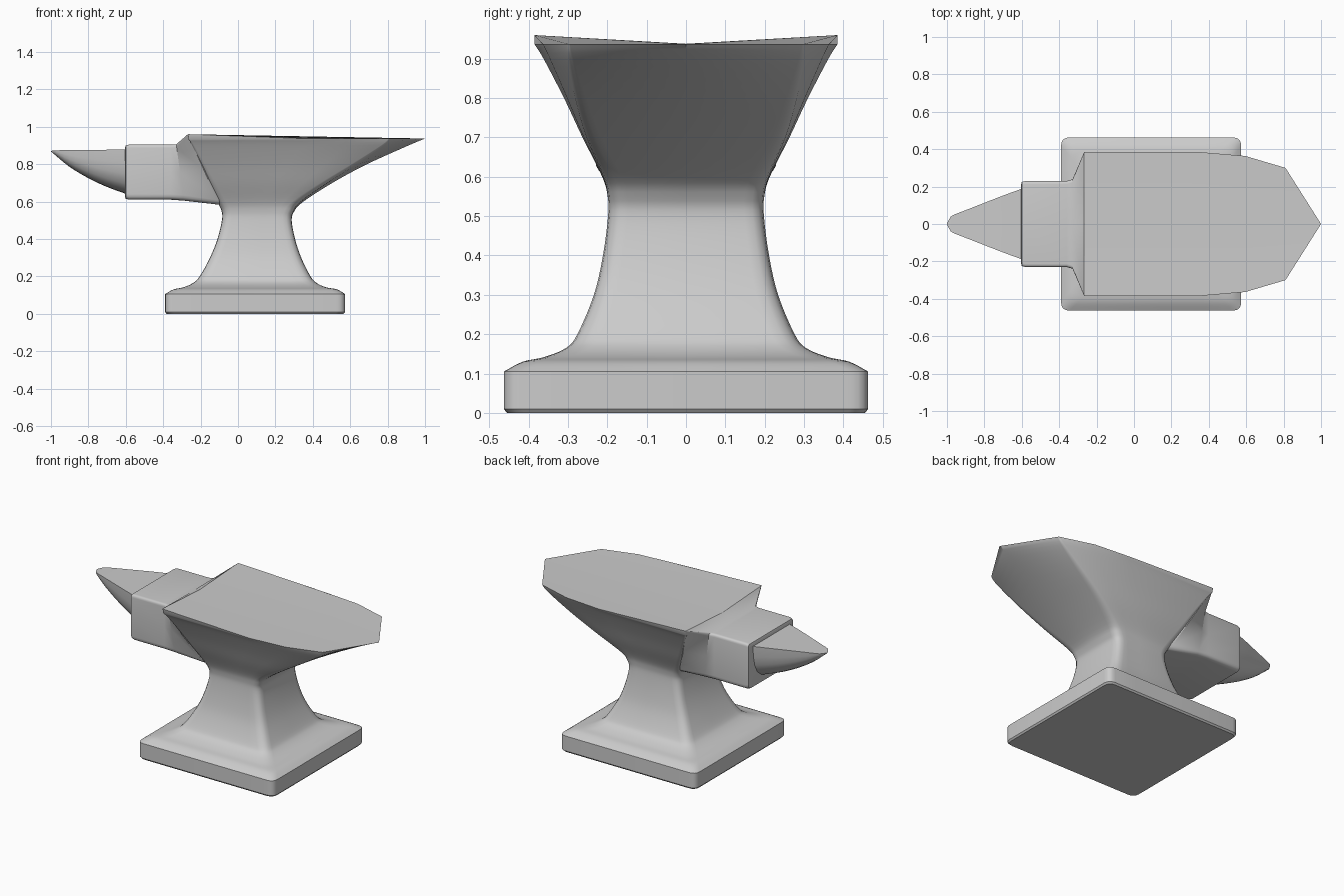
import bpy, bmesh
from mathutils import Vector

if "Cube" in bpy.data.objects:
    bpy.data.objects.remove(bpy.data.objects["Cube"])


def corner(prev, p, nxt, r, n=5):
    """Round one corner of an outline with a short curve."""
    prev, p, nxt = Vector(prev), Vector(p), Vector(nxt)
    a = p + (prev - p).normalized() * r
    b = p + (nxt - p).normalized() * r
    return [a * (1 - t) ** 2 + p * 2 * t * (1 - t) + b * t * t
            for t in (i / (n - 1) for i in range(n))]


def spline(rows, steps):
    """Smooth rows of section settings."""
    out = []
    for i in range(len(rows) - 1):
        a, b, c, d = (rows[max(0, min(len(rows) - 1, i + k))] for k in (-1, 0, 1, 2))
        for s in range(steps):
            t = s / steps
            out.append([q + .5 * t * (r - p + t * (2 * p - 5 * q + 4 * r - w + t * (3 * (q - r) + w - p)))
                        for p, q, r, w in zip(a, b, c, d)])
    return out + [rows[-1]]


def loft(name, rings, angle=0.6):
    """Skin half rings (y >= 0), cap both ends and mirror across y."""
    bm = bmesh.new()
    vs = [[bm.verts.new(p) for p in ring] for ring in rings]
    for a, b in zip(vs, vs[1:]):
        for i in range(len(a) - 1):
            bm.faces.new((a[i], a[i + 1], b[i + 1], b[i]))
    bm.faces.new(vs[0])
    bm.faces.new(vs[-1])
    bmesh.ops.mirror(bm, geom=bm.verts[:] + bm.edges[:] + bm.faces[:], axis='Y', merge_dist=1e-5)
    bmesh.ops.remove_doubles(bm, verts=bm.verts[:], dist=1e-5)
    bmesh.ops.recalc_face_normals(bm, faces=bm.faces[:])
    me = bpy.data.meshes.new(name)
    bm.to_mesh(me)
    bm.free()
    ob = bpy.data.objects.new(name, me)
    bpy.context.collection.objects.link(ob)
    bpy.ops.object.select_all(action='DESELECT')
    ob.select_set(True)
    bpy.context.view_layer.objects.active = ob
    bpy.ops.object.shade_smooth_by_angle(angle=angle)
    return ob


# Body: foot, waist and flared face, stacked horizontal sections
def body_ring(z, xl, xr, xc, y, yc, r, top=False):
    x1, x2 = xl + .57 * (xc - xl), xl + .8 * (xc - xl)
    y2 = y - (y - yc) * .25
    pts = [Vector((xl, 0, z))]
    pts += corner((xl, 0, z), (xl, y, z), (x1, y, z), r)
    pts += [Vector((x1, y, z)), Vector((x2, y2, z))]
    pts += corner((x2, y2, z), (xc, yc, z), (xr, 0, z), r)
    pts.append(Vector((xr, 0, z)))
    if top:  # the face rises slightly toward its rear corners
        for p in pts:
            p.z += .023 * p.y / .385 * max(0, min(1, (.35 - p.x) / .615))
    return pts


foot = [(0, -.382, .565, .565, .455, .455, .045),
        (.01, -.39, .573, .573, .463, .463, .045)]
# z, left x, right x, shoulder x, half width, shoulder half width, corner radius
rows = [(.105, -.39, .573, .573, .463, .463, .045),
        (.13, -.345, .53, .53, .415, .415, .05),
        (.142, -.29, .47, .47, .36, .36, .06),
        (.165, -.24, .42, .42, .305, .305, .06),
        (.2, -.205, .388, .388, .276, .276, .06),
        (.3, -.15, .338, .338, .234, .234, .055),
        (.4, -.11, .305, .305, .211, .211, .05),
        (.5, -.086, .287, .287, .198, .198, .05),
        (.55, -.088, .302, .298, .199, .198, .05),
        (.6, -.11, .35, .335, .213, .208, .045),
        (.7, -.155, .505, .475, .263, .25, .035),
        (.8, -.2, .69, .63, .31, .278, .025),
        (.9, -.245, .912, .775, .362, .297, .012),
        (.937, -.268, 1.0, .81, .385, .30, .006)]
rings = [body_ring(*r) for r in foot] + [body_ring(*r) for r in spline(rows, 4)]
rings[-1] = body_ring(*rows[-1], top=True)
loft("anvil_body", rings)


# Step block: joins the body to the horn, flaring out to the face corners
def block_ring(xt, xb, wt, wb, zc, ze, zb):
    tc, t, b, bc = (xt, 0, zc), (xt, wt, ze), (xb, wb, zb), (xb, 0, zb)
    r = .004 if ze > zc else .018
    return ([Vector(tc)] + corner(tc, t, b, r) + [(Vector(t) + Vector(b)) / 2]
            + corner(t, b, bc, .03) + [Vector(bc)])


loft("step_block", [block_ring(*r) for r in (
    (-.605, -.605, .205, .205, .887, .887, .628),
    (-.600, -.600, .225, .225, .900, .900, .614),
    (-.580, -.580, .230, .230, .905, .905, .610),
    (-.360, -.360, .230, .230, .905, .905, .610),
    (-.330, -.290, .240, .226, .906, .906, .605),
    (-.268, -.100, .384, .200, .938, .960, .583),
    (-.150, -.030, .300, .180, .920, .920, .620))])


# Horn: flat top with a rounded underside, tapering to the tip
def horn_ring(x, w, zt, zb):
    d = zt - zb
    shape = [(0, 0), (1, 0), (.97, .3), (.9, .55), (.76, .77), (.52, .92), (.25, .985), (0, 1)]
    return [Vector((x, w * a, zt - d * b)) for a, b in shape]


horn = [(-.59, .192, .877, .638), (-.7, .152, .877, .678), (-.8, .113, .876, .725),
        (-.9, .074, .875, .785), (-.97, .046, .874, .842), (-.985, .03, .873, .855),
        (-1.0, .004, .871, .867)]
loft("horn", [horn_ring(*r) for r in spline(horn, 3)])
